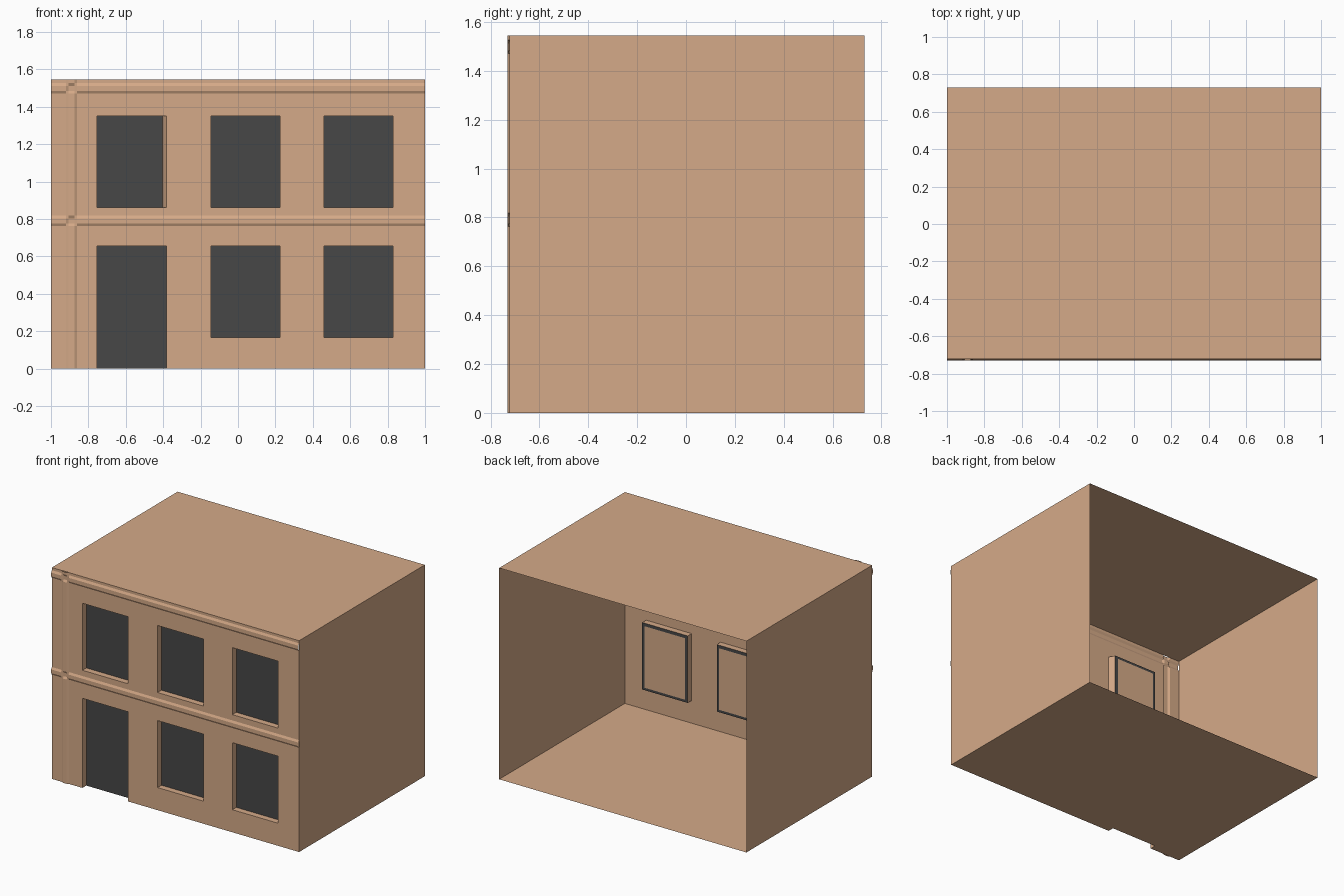
import bpy, bmesh

if "Cube" in bpy.data.objects:
    bpy.data.objects.remove(bpy.data.objects["Cube"])


def material(name, rgb):
    m = bpy.data.materials.new(name)
    m.diffuse_color = (*rgb, 1)
    m.use_nodes = True
    m.node_tree.nodes["Principled BSDF"].inputs["Base Color"].default_value = m.diffuse_color
    return m


TAN = material("tan_plaster", (0.665, 0.402, 0.246))
DARK = material("dark_glass", (0.063, 0.063, 0.063))

FRONT, BACK, TOP, BUMP, DEPTH = -0.722, 0.73, 1.545, 0.008, 0.045
GLASS = FRONT + DEPTH


def mesh_object(name, quads, mat):
    """Object from a list of quads, with coincident corners welded."""
    bm = bmesh.new()
    for q in quads:
        bm.faces.new([bm.verts.new(p) for p in q])
    bmesh.ops.remove_doubles(bm, verts=bm.verts, dist=1e-5)
    me = bpy.data.meshes.new(name)
    bm.to_mesh(me)
    bm.free()
    me.materials.append(mat)
    ob = bpy.data.objects.new(name, me)
    bpy.context.collection.objects.link(ob)
    return ob


def upright(x0, x1, z0, z1, y, flip=False):
    q = [(x0, y, z0), (x1, y, z0), (x1, y, z1), (x0, y, z1)]
    return q[::-1] if flip else q


# Openings: x0, x1, z0, z1
COLS = [(-0.753, -0.383), (-0.145, 0.225), (0.46, 0.828)]
openings = []
for i, (x0, x1) in enumerate(COLS):
    openings.append((x0, x1, 0.0 if i == 0 else 0.165, 0.655))
    openings.append((x0, x1, 0.86, 1.35))

# Facade: grid with openings left out and slim raised bands
band_x = [-0.905, -0.875]
band_z = [0.777, 0.803, 1.485, 1.511]
xs = sorted([-1, 1, -0.92, -0.86] + band_x + [v for c in COLS for v in c])
zs = sorted([0, 0.165, 0.655, 0.86, 1.35, TOP, 0.762, 0.818, 1.47, 1.526] + band_z)


def wall_point(x, z):
    raised = (x in band_x) != (z in band_z)
    return (x, FRONT - BUMP * raised, z)


quads = []
for x0, x1 in zip(xs, xs[1:]):
    for z0, z1 in zip(zs, zs[1:]):
        cx, cz = (x0 + x1) / 2, (z0 + z1) / 2
        if any(a < cx < b and c < cz < d for a, b, c, d in openings):
            continue
        quads.append([wall_point(*p) for p in ((x0, z0), (x1, z0), (x1, z1), (x0, z1))])
mesh_object("facade", quads, TAN)

# Recessed openings: plaster reveal, dark pane with rim, inner panel
for a, b, c, d in openings:
    is_door = c == 0
    label = "door" if is_door else "window"
    bb = b - 0.02 if (a < -0.5 and not is_door) else b
    outer = [(a, FRONT, c), (b, FRONT, c), (b, FRONT, d), (a, FRONT, d)]
    inner = [(a, GLASS, c), (bb, GLASS, c), (bb, GLASS, d), (a, GLASS, d)]
    sides = [1, 2, 3] if is_door else [0, 1, 2, 3]
    mesh_object(label + "_reveal",
                [[outer[i], outer[(i + 1) % 4], inner[(i + 1) % 4], inner[i]] for i in sides], TAN)
    mesh_object(label + "_pane", [upright(a, bb, c, d, GLASS)], DARK)
    t = 0.02
    mesh_object(label + "_inner_panel",
                [upright(a + t, bb - t, c + t, d - t, GLASS + 0.004, True)], TAN)

# Side walls
for name, s in (("left_wall", -1), ("right_wall", 1)):
    q = [(s, FRONT, 0), (s, BACK, 0), (s, BACK, TOP), (s, FRONT, TOP)]
    mesh_object(name, [q if s > 0 else q[::-1]], TAN)

# Roof, and floor notched at the doorway; the back stays open
mesh_object("roof", [[(-1, FRONT, TOP), (1, FRONT, TOP), (1, BACK, TOP), (-1, BACK, TOP)]], TAN)
a, b = COLS[0]
floor = []
for x0, x1, y0 in ((-1, a, FRONT), (a, b, GLASS), (b, 1, FRONT)):
    floor.append([(x0, BACK, 0), (x1, BACK, 0), (x1, y0, 0), (x0, y0, 0)])
mesh_object("floor", floor, TAN)
